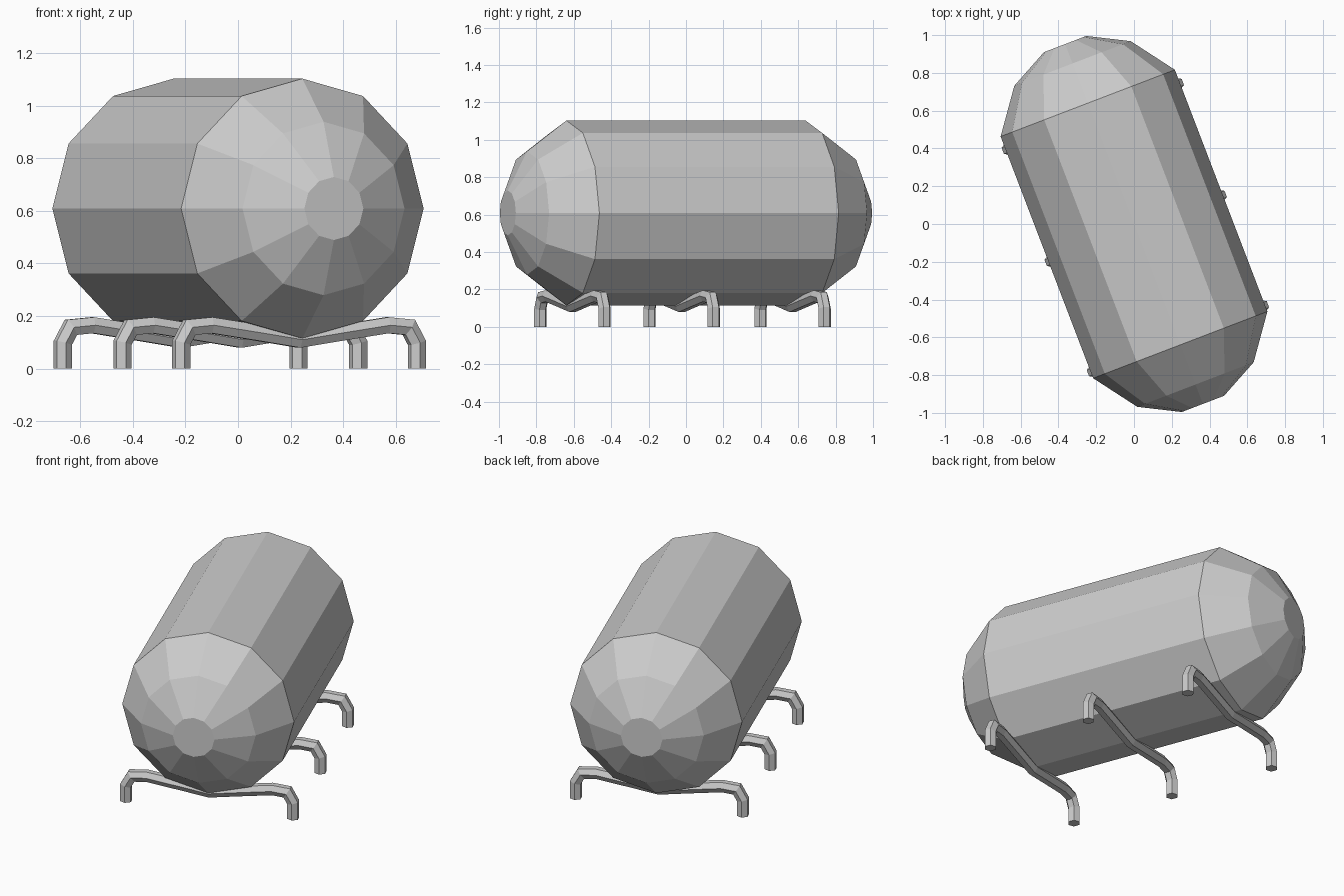
import bpy, bmesh
from math import radians, sin, cos, pi
from mathutils import Vector, Matrix

if "Cube" in bpy.data.objects:
    bpy.data.objects.remove(bpy.data.objects["Cube"])

TURN = Matrix.Rotation(radians(20.95), 4, 'Z')   # the whole tank is turned in plan


def loft(name, rings):
    """Skin a list of closed rings and cap both ends."""
    bm = bmesh.new()
    loops = [[bm.verts.new(p) for p in ring] for ring in rings]
    n = len(loops[0])
    for a, b in zip(loops, loops[1:]):
        for i in range(n):
            j = (i + 1) % n
            bm.faces.new((a[i], a[j], b[j], b[i]))
    bm.faces.new(loops[0])
    bm.faces.new(loops[-1])
    bmesh.ops.recalc_face_normals(bm, faces=bm.faces)
    bm.transform(TURN)
    mesh = bpy.data.meshes.new(name)
    bm.to_mesh(mesh)
    bm.free()
    obj = bpy.data.objects.new(name, mesh)
    bpy.context.collection.objects.link(obj)
    return obj


def sweep(name, path, y, radius):
    """Sweep a hexagon along a path in the XZ plane, with mitred corners."""
    pts = [Vector(p) for p in path]
    rings = []
    for i, p in enumerate(pts):
        d0 = (p - pts[max(i - 1, 0)]).normalized()
        d1 = (pts[min(i + 1, len(pts) - 1)] - p).normalized()
        t = (d0 + d1).normalized()
        miter = 1 / max(t.dot(d0), t.dot(d1))
        side = Vector((-t.y, t.x)) * miter
        ring = []
        for k in range(6):
            a = k * pi / 3
            q = p + side * radius * sin(a)
            ring.append((q.x, y + radius * cos(a), q.y))
        rings.append(ring)
    return loft(name, rings)


# Tank: 12-sided cylinder with faceted domed ends
half = [(1.02, 0.12), (0.91, 0.33), (0.685, 0.494)]
profile = [(-s, r) for s, r in half] + [(s, r) for s, r in reversed(half)]
loft("tank", [[(r * sin(k * pi / 6), y, 0.609 + r * cos(k * pi / 6))
               for k in range(12)] for y, r in profile])

# Support cradles: bent hexagonal tubes passing under the tank
arm = [(0.48, 0), (0.48, 0.098), (0.447, 0.157), (0.36, 0.165), (0.18, 0.138)]
path = [(-u, z) for u, z in arm] + [(0, 0.11)] + list(reversed(arm))
for label, y in (("front", -0.65), ("middle", -0.025), ("back", 0.61)):
    sweep(label + "_support", path, y, 0.035)
